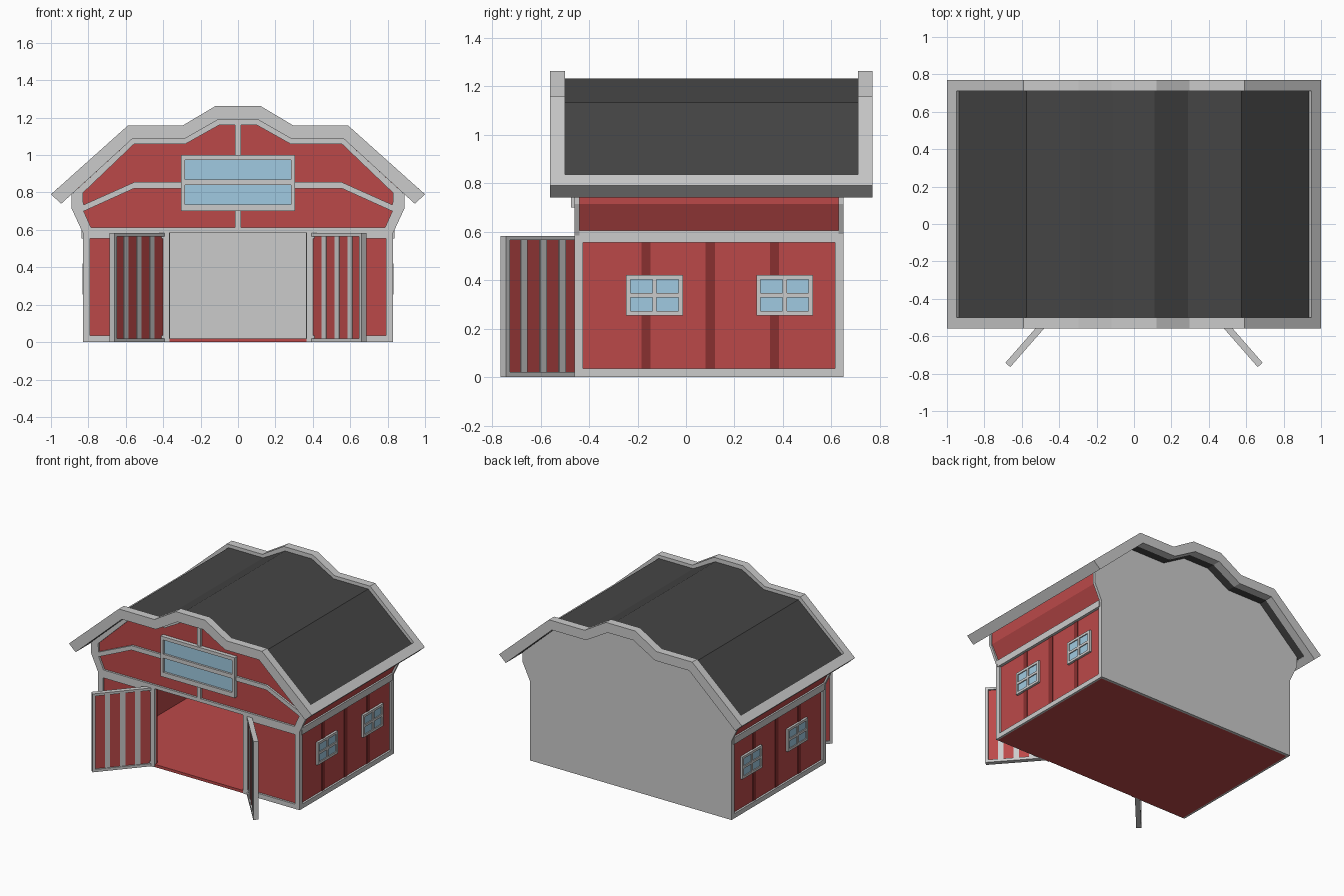
import bpy, bmesh
from math import atan2
from mathutils import Matrix, Vector

if "Cube" in bpy.data.objects:
    bpy.data.objects.remove(bpy.data.objects["Cube"])


def material(name, rgb):
    m = bpy.data.materials.new(name)
    m.diffuse_color = (*rgb, 1)
    m.use_nodes = True
    m.node_tree.nodes["Principled BSDF"].inputs["Base Color"].default_value = m.diffuse_color
    return m


RED = material("barn_red", (0.50, 0.066, 0.066))
DARK_RED = material("dark_red", (0.25, 0.03, 0.03))
GLASS = material("window_glass", (0.35, 0.59, 0.75))
ROOF = material("roof_dark", (0.06, 0.06, 0.06))


def prisms(name, parts, mat=None, matrix=None):
    """parts: list of (xz outline, y0, y1), all joined in one object"""
    bm = bmesh.new()
    for pts, y0, y1 in parts:
        a = [bm.verts.new((x, y0, z)) for x, z in pts]
        b = [bm.verts.new((x, y1, z)) for x, z in pts]
        bm.faces.new(a)
        bm.faces.new(b[::-1])
        n = len(pts)
        for i in range(n):
            j = (i + 1) % n
            bm.faces.new((a[i], a[j], b[j], b[i]))
    bmesh.ops.recalc_face_normals(bm, faces=bm.faces)
    if matrix:
        bm.transform(matrix)
        bmesh.ops.recalc_face_normals(bm, faces=bm.faces)
    me = bpy.data.meshes.new(name)
    bm.to_mesh(me)
    bm.free()
    if mat:
        me.materials.append(mat)
    ob = bpy.data.objects.new(name, me)
    bpy.context.collection.objects.link(ob)
    return ob


def rect(x0, x1, z0, z1):
    return [(x0, z0), (x1, z0), (x1, z1), (x0, z1)]


def box(x0, x1, y0, y1, z0, z1):
    return (rect(x0, x1, z0, z1), y0, y1)


def flip(pts, s=-1):
    return [(s * x, z) for x, z in pts]


def full(half):
    """mirror a right-hand profile (eave to ridge) into an open line"""
    return half + flip(half)[::-1]


# roof profiles, eave to ridge
top = [(1.0, 0.79), (0.59, 1.157), (0.297, 1.157), (0.12, 1.263)]
under = [(0.945, 0.74), (0.565, 1.087), (0.285, 1.087), (0.105, 1.19)]
deck = [(0.935, 0.818), (0.575, 1.132), (0.29, 1.132), (0.11, 1.232)]
deck_under = [(0.905, 0.778)] + under[1:]
inner = [(0.83, 0.797), (0.555, 1.06), (0.28, 1.06), (0.098, 1.162)]

# roof deck and its raised trim
prisms("roof_deck", [(full(deck) + full(deck_under)[::-1], -0.50, 0.71)], ROOF)
gable = full(top) + full(under)[::-1]
prisms("roof_front_trim", [(gable, -0.56, -0.50)])
prisms("roof_back_trim", [(gable, 0.71, 0.77)])
eave = [(1.0, 0.79), (0.95, 0.835), (0.905, 0.777), (0.945, 0.74)]
for s, side in ((1, "right"), (-1, "left")):
    prisms(side + "_eave_trim", [(flip(eave, s), -0.50, 0.71)])

# body: floor, front wall with door opening, side walls, back wall
prisms("floor", [box(-0.815, 0.815, -0.455, 0.63, 0, 0.02)], RED)
wall_side = [(0.83, 0), (0.83, 0.59), (0.89, 0.715), (0.89, 0.79)]
outline = full(wall_side + under[1:])
prisms("back_wall", [(outline, 0.63, 0.65)])
red_side = [(0.815, 0), (0.815, 0.59), (0.88, 0.715), (0.88, 0.80)]
opening = [(-0.365, 0), (-0.365, 0.59), (0.365, 0.59), (0.365, 0)]
prisms("front_wall", [(full(red_side + under[1:]) + opening, -0.445, -0.425)], RED)
red_in = [(x - 0.02, z) for x, z in red_side]
for s, side in ((1, "right"), (-1, "left")):
    prisms(side + "_wall", [(flip(red_side + red_in[::-1], s), -0.43, 0.63)], RED)

# front framing
F0, F1 = -0.46, -0.44
frame = [box(-0.83, 0.83, F0, F1, 0.585, 0.612),
         box(-0.015, 0.015, F0, F1, 0.61, 0.71),
         box(-0.015, 0.015, F0, F1, 0.99, 1.17)]
band = full(under[1:])
frame.append((full([(0.89, 0.79)] + under[1:]) + full(inner)[::-1], F0, F1))
flare = [(0.83, 0.585), (0.89, 0.715), (0.89, 0.79), (0.83, 0.797),
         (0.825, 0.70), (0.785, 0.61)]
brace = [(0.835, 0.73), (0.555, 0.855), (0.30, 0.855), (0.30, 0.822),
         (0.555, 0.822), (0.825, 0.70)]
for s in (1, -1):
    frame += [(flip(flare, s), F0, F1), (flip(brace, s), F0, F1)]
    for x0, x1, z0, z1 in ((0.79, 0.83, 0, 0.59), (0.365, 0.40, 0, 0.59),
                           (0.40, 0.79, 0, 0.035), (0.40, 0.79, 0.553, 0.585)):
        frame.append((flip(rect(x0, x1, z0, z1), s), F0, F1))
prisms("front_frame", frame)

# loft window
W0, W1 = -0.475, -0.44
prisms("loft_window_frame",
       [box(-0.305, 0.305, W0, W1, a, b) for a, b in
        ((0.70, 0.735), (0.84, 0.87), (0.975, 1.0))] +
       [box(a, b, W0, W1, 0.735, 0.975) for a, b in
        ((-0.305, -0.283), (0.283, 0.305))])
prisms("loft_window_glass", [box(-0.284, 0.284, -0.46, -0.44, 0.73, 0.845),
                             box(-0.284, 0.284, -0.46, -0.44, 0.865, 0.98)], GLASS)

for s, side in ((1, "right"), (-1, "left")):
    def sbox(x0, x1, y0, y1, z0, z1):
        return (flip(rect(x0, x1, z0, z1), s), y0, y1)

    # side framing and dark battens
    prisms(side + "_frame", [
        sbox(0.81, 0.83, -0.44, -0.425, 0, 0.59),
        sbox(0.81, 0.83, 0.615, 0.63, 0, 0.59),
        sbox(0.81, 0.83, -0.425, 0.615, 0, 0.035),
        sbox(0.81, 0.836, -0.44, 0.63, 0.555, 0.605)])
    prisms(side + "_battens", [sbox(0.81, 0.819, y - 0.019, y + 0.019, 0.035, 0.555)
                               for y in (-0.165, 0.10, 0.365)], DARK_RED)

    # side windows with four panes
    bars, glass = [], []
    for y in (-0.13, 0.407):
        for d in (-0.108, 0, 0.108):
            bars.append(sbox(0.81, 0.832, y + d - 0.009, y + d + 0.009, 0.255, 0.42))
        for z in (0.263, 0.3375, 0.412):
            bars.append(sbox(0.81, 0.832, y - 0.117, y + 0.117, z - 0.009, z + 0.009))
        glass.append(sbox(0.81, 0.825, y - 0.11, y + 0.11, 0.26, 0.415))
    prisms(side + "_window_frames", bars)
    prisms(side + "_window_glass", glass, GLASS)

    # open door, built flat and swung out about its hinge
    L, H, T = 0.45, 0.583, 0.0175
    m = (Matrix.Scale(s, 4, Vector((1, 0, 0))) @
         Matrix.Translation((0.378, -0.415, 0)) @
         Matrix.Rotation(atan2(-0.752, 0.659), 4, 'Z'))
    prisms(side + "_door_frame",
           [box(0, 0.02, -T, T, 0, H), box(L - 0.02, L, -T, T, 0, H),
            box(0.02, L - 0.02, -T, T, 0, 0.02),
            box(0.02, L - 0.02, -T, T, H - 0.018, H)], None, m)
    prisms(side + "_door_slats", [box(u - 0.018, u + 0.018, -0.012, 0.012, 0.02, H - 0.018)
                                  for u in (0.135, 0.24, 0.345)], None, m)
    prisms(side + "_door_panel", [box(0.02, L - 0.02, -0.007, 0.007, 0.02, H - 0.018)],
           RED, m)
